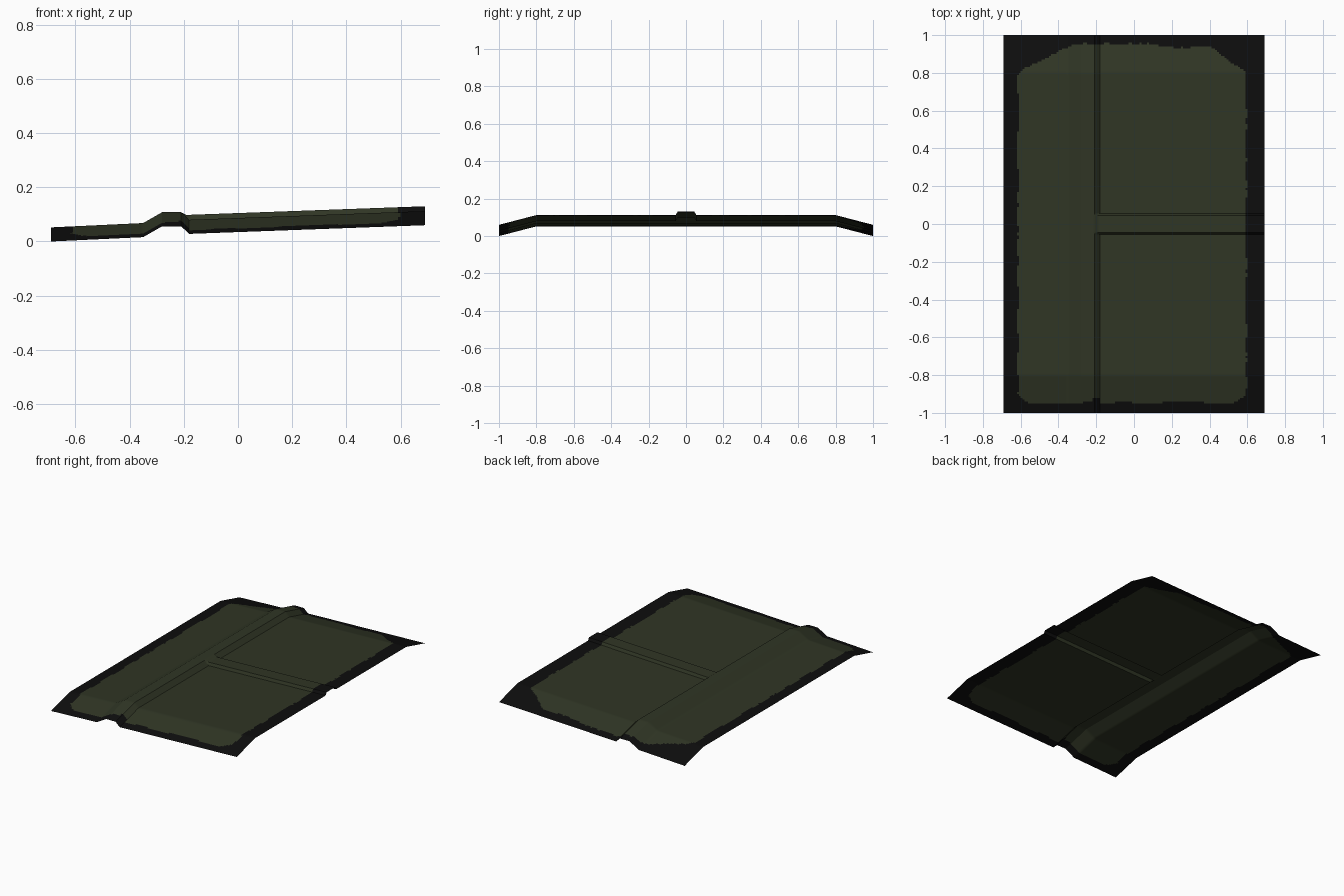
import bpy, bmesh
from mathutils import noise, Vector

if "Cube" in bpy.data.objects:
    bpy.data.objects.remove(bpy.data.objects["Cube"])


def interp(pts, t):
    """Piecewise linear lookup."""
    if t <= pts[0][0]:
        return pts[0][1]
    for (a, za), (b, zb) in zip(pts, pts[1:]):
        if t <= b:
            return za + (zb - za) * (t - a) / (b - a)
    return pts[-1][1]


def stations(lo, hi, step, breaks):
    """Even grid lines plus exact lines at every crease."""
    n = round((hi - lo) / step)
    even = [lo + (hi - lo) * i / n for i in range(n + 1)]
    even = [e for e in even if all(abs(e - b) > step * 0.4 for b in breaks)]
    return sorted(even + list(breaks))


# Height profiles along x: the plain sheet, and the crest of the lengthwise ridge
SHEET = [(-0.69, 0.052), (-0.35, 0.068), (-0.28, 0.108), (-0.21, 0.108),
         (-0.18, 0.08), (0.69, 0.112)]
CREST = SHEET[:4] + [(-0.19, 0.098), (0.69, 0.13)]
# Drop of the two end flaps, and blend across the ridge, by |y|
FLAP = [(0.8, 0.0), (1.0, 0.052)]
RIDGE = [(0.045, 1.0), (0.055, 0.0)]


def height(x, y):
    k = interp(RIDGE, abs(y))
    return (1 - k) * interp(SHEET, x) + k * interp(CREST, x) - interp(FLAP, abs(y))


def inside_patch(x, y):
    """True inside the ragged-edged green field."""
    rag = 0.012 * noise.noise(Vector((x * 9, y * 9, 0.3)))
    rag += 0.006 * noise.noise(Vector((x * 30, y * 30, 4.1)))
    notch = abs(x + 0.2) < 0.016 and y < -0.92
    return (-0.615 < x + rag and x + rag < 0.592 and -0.945 < y + rag
            and y + rag < 0.955 - 0.03 * max(0, x + 0.2)
            and y + rag < 0.80 + (x + 0.62) * 0.5
            and y + rag < 0.81 + (0.58 - x) * 0.75
            and y + rag > -0.91 - (x + 0.61) * 0.9
            and y + rag > -0.91 - (0.59 - x) * 0.5
            and not notch)


def material(name, rgb):
    m = bpy.data.materials.new(name)
    m.diffuse_color = (*rgb, 1)
    m.use_nodes = True
    m.node_tree.nodes["Principled BSDF"].inputs["Base Color"].default_value = m.diffuse_color
    return m


# Sheet: one grid lifted to the height profile
xs = stations(-0.69, 0.69, 0.01, [p[0] for p in SHEET[1:-1]] + [-0.19])
ys = stations(-1.0, 1.0, 0.01, [-0.8, -0.055, -0.045, 0.045, 0.055, 0.8])
bm = bmesh.new()
grid = [[bm.verts.new((x, y, height(x, y))) for x in xs] for y in ys]
for r0, r1 in zip(grid, grid[1:]):
    for i in range(len(xs) - 1):
        f = bm.faces.new((r0[i], r0[i + 1], r1[i + 1], r1[i]))
        c = f.calc_center_median()
        f.material_index = 1 if inside_patch(c.x, c.y) else 0

mesh = bpy.data.meshes.new("ground_sheet")
bm.to_mesh(mesh)
bm.free()
mesh.materials.append(material("black_border", (0.004, 0.004, 0.004)))
mesh.materials.append(material("dark_olive", (0.029, 0.036, 0.018)))
sheet = bpy.data.objects.new("ground_sheet", mesh)
bpy.context.collection.objects.link(sheet)

# Smooth shading with sharp creases
bpy.context.view_layer.objects.active = sheet
sheet.select_set(True)
bpy.ops.object.shade_smooth_by_angle(angle=0.5)
